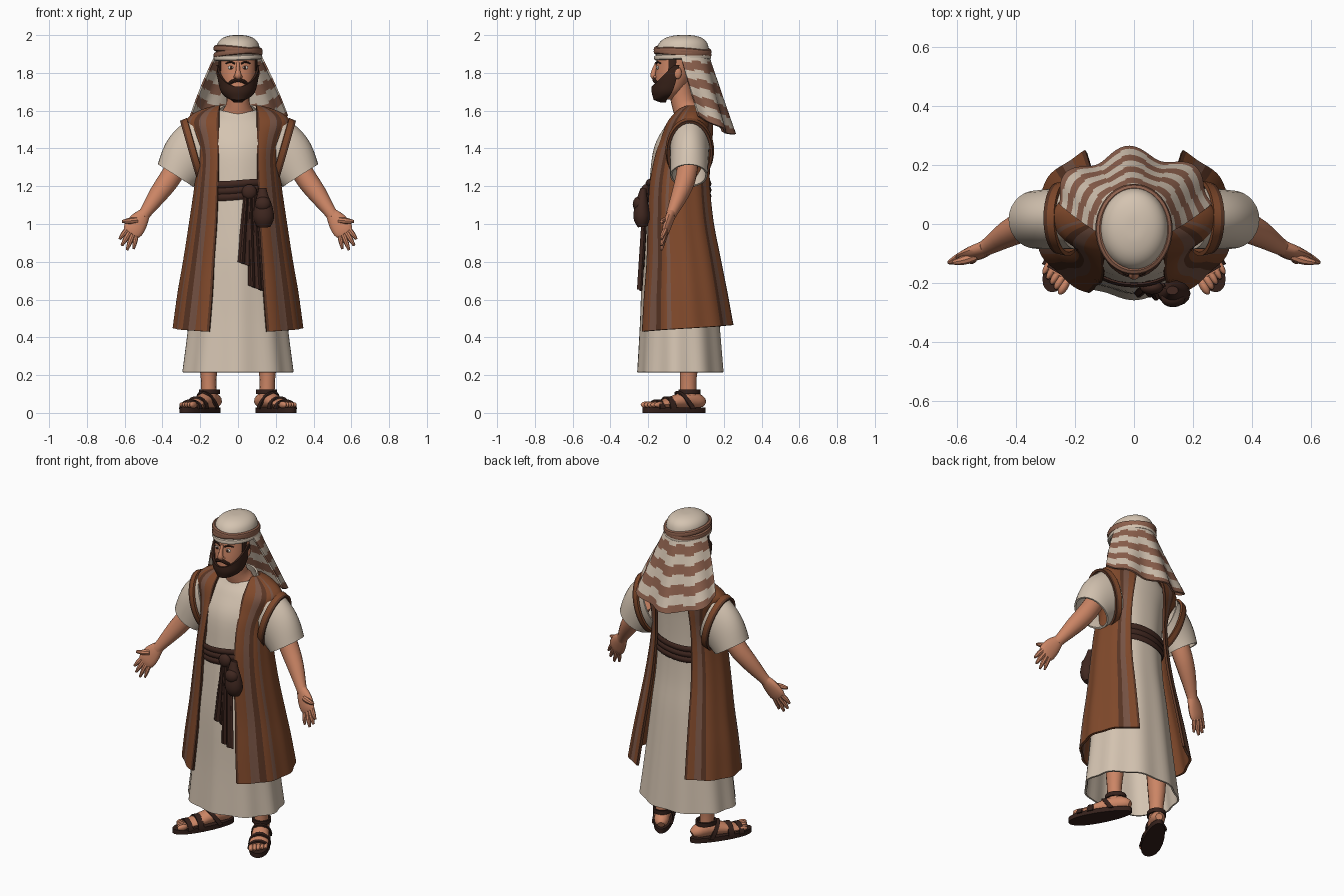
import bpy, bmesh, math
from mathutils import Vector, Matrix

X, Y, Z = Vector((1, 0, 0)), Vector((0, 1, 0)), Vector((0, 0, 1))


def mat(name, r, g, b):
    m = bpy.data.materials.new(name)
    m.diffuse_color = (r, g, b, 1)
    return m


CREAM = mat("cream cloth", 0.66, 0.55, 0.44)
BROWN = mat("coat brown", 0.215, 0.066, 0.024)
MAUVE = mat("stripe brown", 0.19, 0.09, 0.06)
DARK = mat("trim brown", 0.10, 0.036, 0.018)
SKIN = mat("skin", 0.60, 0.235, 0.13)
SASH = mat("sash brown", 0.05, 0.02, 0.014)
LEATHER = mat("sandal leather", 0.035, 0.015, 0.011)
HAIR = mat("dark hair", 0.04, 0.016, 0.01)
SCARF = mat("scarf brown", 0.27, 0.12, 0.075)
WHITE = mat("eye white", 0.75, 0.68, 0.6)


def sample(table, s):
    """Smooth curve through the rows of a table, s from 0 to 1."""
    s = min(max(s, 0), 1) * (len(table) - 1)
    i = min(int(s), len(table) - 2)
    f = s - i
    p = [Vector(table[min(max(i + k, 0), len(table) - 1)]) for k in (-1, 0, 1, 2)]
    return (p[1] * 2 + (p[2] - p[0]) * f + (p[0] * 2 - p[1] * 5 + p[2] * 4 - p[3]) * f * f
            + (p[1] * 3 - p[0] - p[2] * 3 + p[3]) * f ** 3) * 0.5


def surf(name, fn, nu, nv, mats, pick=None, closed=True, caps=False, thick=0, mirror=False, xf=None):
    """Grid surface from fn(u, v), optionally closed around, capped, thickened and mirrored."""
    bm = bmesh.new()
    cols = nu if closed else nu + 1
    rows = [[bm.verts.new(fn(i / nu, j / nv)) for i in range(cols)] for j in range(nv + 1)]
    for j in range(nv):
        for i in range(nu):
            k = (i + 1) % cols
            f = bm.faces.new((rows[j][i], rows[j][k], rows[j + 1][k], rows[j + 1][i]))
            if pick:
                f.material_index = pick((i + 0.5) / nu, (j + 0.5) / nv)
    if caps:
        bm.faces.new(rows[0])
        bm.faces.new(rows[-1])
    bmesh.ops.remove_doubles(bm, verts=bm.verts, dist=1e-5)
    bmesh.ops.recalc_face_normals(bm, faces=bm.faces)
    if xf:
        bm.transform(xf)
    me = bpy.data.meshes.new(name)
    bm.to_mesh(me)
    bm.free()
    for m in mats:
        me.materials.append(m)
    ob = bpy.data.objects.new(name, me)
    bpy.context.collection.objects.link(ob)
    if thick:
        mod = ob.modifiers.new("thickness", 'SOLIDIFY')
        mod.thickness, mod.offset = thick, 0
    if mirror:
        ob.modifiers.new("mirror", 'MIRROR').use_mirror_merge = False
    bpy.ops.object.select_all(action='DESELECT')
    ob.select_set(True)
    bpy.context.view_layer.objects.active = ob
    bpy.ops.object.convert(target='MESH')
    bpy.ops.object.shade_smooth_by_angle(angle=math.radians(40))
    return ob


def tube(name, st, m, ref=Y, nu=14, nv=10, **kw):
    """Tube through stations (x, y, z, width radius, depth radius)."""
    def fn(u, v):
        p = sample(st, v)
        t = (sample(st, v + 0.02) - sample(st, v - 0.02)).to_3d().normalized()
        side = t.cross(ref).normalized()
        a = math.tau * u
        return p.to_3d() + side * p[3] * math.cos(a) + side.cross(t) * p[4] * math.sin(a)
    return surf(name, fn, nu, nv, [m], caps=True, **kw)


def ball(name, c, r, m, **kw):
    def fn(u, v):
        a, b = math.tau * u, math.pi * v
        return (c[0] + r[0] * math.sin(b) * math.cos(a), c[1] + r[1] * math.sin(b) * math.sin(a),
                c[2] + r[2] * math.cos(b))
    return surf(name, fn, 16, 10, [m], **kw)


def ring_fn(table, fold=0, count=9, dip=0):
    """Stacked ellipses from rows (z, centre y, half width, half depth)."""
    def fn(u, v):
        z, cy, rx, ry = sample(table, v)
        a = math.tau * u
        k = 1 + fold * (1 - v) ** 2 * math.cos(count * a)
        return (rx * k * math.sin(a), cy - ry * k * math.cos(a), z - dip * v ** 8 * math.cos(a))
    return fn


# Tunic and sleeves
TUNIC = [(0.215, -0.025, 0.285, 0.222), (0.5, -0.03, 0.25, 0.203), (0.8, -0.04, 0.22, 0.185),
         (1.0, -0.045, 0.20, 0.165), (1.2, -0.04, 0.19, 0.15), (1.4, -0.025, 0.20, 0.14),
         (1.52, 0.01, 0.20, 0.115), (1.58, 0.025, 0.135, 0.09), (1.61, 0.025, 0.098, 0.078)]
surf("tunic", ring_fn(TUNIC, 0.03, 9, 0.025), 72, 36, [CREAM], thick=0.01)


def sleeve(u, v):
    top = Vector((0.25, 0.02, 1.555)).lerp(Vector((0.42, 0.015, 1.315)), v) + Vector((0.025, 0, 0.02)) * math.sin(math.pi * v)
    low = Vector((0.15, 0.02, 1.27)).lerp(Vector((0.24, 0.015, 1.2)), v)
    a = math.tau * u
    return (top + low) / 2 + (top - low) / 2 * math.cos(a) + Y * (0.1 - 0.006 * v) * math.sin(a)


surf("sleeve", sleeve, 28, 8, [CREAM], thick=0.01, mirror=True)

# Long open coat: rows (z, centre y, half width, half depth, front edge x, back edge x)
COAT = [(0.43, 0.01, 0.335, 0.265, 0.15, 0.16), (0.62, 0.0, 0.31, 0.24, 0.135, 0.15),
        (0.8, -0.01, 0.28, 0.215, 0.125, 0.14), (1.0, -0.025, 0.25, 0.192, 0.112, 0.13),
        (1.2, -0.03, 0.222, 0.178, 0.105, 0.12), (1.35, -0.015, 0.21, 0.165, 0.1, 0.115),
        (1.45, 0.005, 0.235, 0.145, 0.1, 0.11), (1.53, 0.02, 0.272, 0.125, 0.1, 0.1),
        (1.575, 0.03, 0.24, 0.102, 0.1, 0.09), (1.605, 0.035, 0.175, 0.08, 0.098, 0.085),
        (1.62, 0.035, 0.12, 0.05, 0.095, 0.085)]


def coat(u, v):
    z, cy, rx, ry, xf, xb = sample(COAT, v)
    a0, a1 = math.asin(min(1, xf / rx)), math.pi - math.asin(min(1, xb / rx))
    a = a0 + (a1 - a0) * u
    k = 1 + 0.015 * (1 - v) * math.sin(u * 26)
    return (rx * k * math.sin(a), cy - ry * k * math.cos(a), z + 0.035 * u * (1 - v) ** 3)


def coat_stripes(u, v):
    for limit, index in ((0.02, 2), (0.12, 0), (0.2, 1), (0.26, 2), (0.32, 0), (0.36, 1),
                         (0.82, 0), (0.86, 2), (0.92, 1), (0.98, 0)):
        if u < limit:
            return index
    return 2


surf("coat", coat, 50, 40, [BROWN, MAUVE, DARK], coat_stripes, closed=False, thick=0.014, mirror=True)


def armhole(u, v):
    a = math.tau * u
    c = Vector((0.222 + 0.035 * v, 0.02, 1.39 - 0.015 * v))
    return c + Vector((0.047, 0, 0.165)) * math.cos(a) + Y * (0.122 - 0.008 * v) * math.sin(a)


surf("armhole_band", armhole, 32, 3, [BROWN, DARK], lambda u, v: int(v > 0.66), thick=0.014, mirror=True)

# Wrapped belt, hanging sash ends and pouch


def belt(u, v):
    a = math.tau * u
    bulge = 0.008 * abs(math.sin(v * math.pi * 3))
    return ((0.199 + bulge) * math.sin(a), -0.04 - (0.163 + bulge) * math.cos(a),
            1.13 + 0.1 * v + 0.006 * math.sin(3 * a))


surf("belt", belt, 48, 12, [SASH], thick=0.008)


def ribbon(name, x0, x1, z1, w0, w1, y1):
    def fn(u, v):
        x = x0 + (x1 - x0) * v + (u - 0.5) * (w0 + (w1 - w0) * v)
        return (x, -0.212 + (y1 + 0.212) * v + 0.009 * math.cos(u * 14), 1.16 + (z1 - 1.16) * v - 0.03 * u * v)
    surf(name, fn, 16, 8, [SASH], closed=False, thick=0.012)


ribbon("sash_long", 0.075, 0.095, 0.675, 0.05, 0.075, -0.245)
ribbon("sash_short", 0.055, 0.04, 0.80, 0.04, 0.085, -0.235)
ball("sash_knot", (0.06, -0.215, 1.17), (0.04, 0.024, 0.04), SASH)
tube("pouch", [(0.13, -0.225, 1.19, 0.02, 0.015), (0.13, -0.23, 1.15, 0.03, 0.025), (0.134, -0.235, 1.09, 0.048, 0.038),
               (0.136, -0.235, 1.03, 0.055, 0.044), (0.136, -0.23, 0.985, 0.035, 0.025)], SASH)
ball("pouch_flap", (0.132, -0.25, 1.105), (0.042, 0.032, 0.04), SASH)

# Arms and hands
tube("arm", [(0.29, 0.015, 1.36, 0.055, 0.055), (0.355, 0.0, 1.25, 0.057, 0.055), (0.42, -0.03, 1.16, 0.05, 0.046),
             (0.487, -0.072, 1.065, 0.033, 0.03), (0.505, -0.082, 1.04, 0.034, 0.026)], SKIN, mirror=True)
tube("palm", [(0.495, -0.077, 1.055, 0.033, 0.025), (0.525, -0.092, 1.015, 0.05, 0.024),
              (0.553, -0.106, 0.972, 0.054, 0.02), (0.568, -0.112, 0.95, 0.045, 0.014)], SKIN, mirror=True)
for i, (bx, bz, tx, tz, r) in enumerate([(0.588, 0.972, 0.627, 0.92, 0.0135), (0.574, 0.957, 0.615, 0.886, 0.014),
                                         (0.557, 0.946, 0.588, 0.862, 0.0135), (0.538, 0.938, 0.553, 0.868, 0.012),
                                         (0.535, 1.02, 0.613, 1.013, 0.016)]):
    tube(("index_finger", "middle_finger", "ring_finger", "little_finger", "thumb")[i],
         [(bx, -0.108, bz, r, r), ((bx + tx) / 2, -0.122, (bz + tz) / 2, r, r), (tx, -0.13, tz, r * 0.5, r * 0.5)],
         SKIN, nu=8, nv=5, mirror=True)

# Legs, feet and sandals
tube("leg", [(0.15, 0.01, 0.65, 0.07, 0.07), (0.155, 0.015, 0.3, 0.052, 0.055), (0.155, 0.012, 0.17, 0.041, 0.044),
             (0.152, 0.012, 0.07, 0.042, 0.045)], SKIN, mirror=True)
foot = dict(mirror=True, xf=Matrix.Translation((0.15, 0.02, 0)) @ Matrix.Rotation(math.radians(30), 4, 'Z'))
tube("foot", [(0, 0.085, 0.05, 0.02, 0.02), (0, 0.06, 0.06, 0.04, 0.036), (0, 0, 0.07, 0.045, 0.048),
              (0, -0.08, 0.06, 0.049, 0.038), (0, -0.16, 0.046, 0.054, 0.025), (0, -0.22, 0.043, 0.05, 0.016)],
     SKIN, ref=Z, **foot)
for i in range(5):
    ball("toe", (-0.04 + 0.0205 * i, -0.243 + 0.008 * i, 0.043), (0.015 - 0.001 * i, 0.033, 0.018 - 0.001 * i), SKIN, **foot)


def sole(u, v):
    a = math.tau * u
    return ((0.058 - 0.008 * math.sin(a)) * math.cos(a) * (1.1 - 0.1 * math.cos(a) ** 2),
            -0.095 + 0.19 * math.sin(a), 0.028 * v)


surf("sole", sole, 36, 1, [LEATHER], caps=True, **foot)
for y0, lean, w, h, wide in ((-0.2, 0, 0.058, 0.046, 0.03), (-0.135, 0, 0.059, 0.062, 0.035), (-0.01, -0.06, 0.055, 0.09, 0.028)):
    surf("strap", lambda u, v: (w * math.cos(math.pi * u), y0 + lean * math.sin(math.pi * u) + (v - 0.5) * wide,
                                0.02 + h * math.sin(math.pi * u)), 16, 2, [LEATHER], closed=False, thick=0.01, **foot)
surf("ankle_strap", lambda u, v: (0.049 * math.cos(math.tau * u), -0.002 + 0.056 * math.sin(math.tau * u),
                                  0.1 + 0.025 * v), 24, 1, [LEATHER], thick=0.01, **foot)

# Neck and head
tube("neck", [(0, 0.02, 1.54, 0.1, 0.085), (0, 0.01, 1.585, 0.09, 0.075), (0, -0.015, 1.64, 0.062, 0.062),
              (0, -0.04, 1.75, 0.06, 0.06)], SKIN, nu=20)
HEAD = [(1.66, -0.11, 0.042, 0.045), (1.70, -0.09, 0.074, 0.074), (1.74, -0.077, 0.086, 0.086),
        (1.78, -0.068, 0.093, 0.095), (1.82, -0.06, 0.096, 0.1), (1.86, -0.052, 0.097, 0.105),
        (1.90, -0.045, 0.097, 0.11), (1.94, -0.04, 0.09, 0.105)]
surf("head", ring_fn(HEAD), 32, 16, [SKIN], caps=True)
ball("ear", (0.1, -0.045, 1.8), (0.014, 0.022, 0.033), SKIN, mirror=True)


def beard(u, v):
    a = (u - 0.5) * 3.5
    top = 1.727 + 0.115 * min(1, abs(a) / 1.5) ** 2
    z = 1.648 + (top - 1.648) * v
    _, cy, rx, ry = sample(HEAD, (z - 1.66) / 0.28)
    k = min(1, 0.35 + v * 4)
    return ((rx + 0.01) * k * math.sin(a), cy - (ry + 0.012) * k * math.cos(a), z)


surf("beard", beard, 32, 12, [HAIR], closed=False, thick=0.012)
tube("moustache", [(0, -0.168, 1.762, 0.01, 0.01), (0.025, -0.165, 1.757, 0.01, 0.01), (0.045, -0.15, 1.742, 0.009, 0.009),
                   (0.055, -0.14, 1.715, 0.007, 0.008)], HAIR, nu=8, nv=8, mirror=True)
tube("nose", [(0, -0.155, 1.855, 0.008, 0.008), (0, -0.168, 1.815, 0.011, 0.013), (0, -0.174, 1.785, 0.018, 0.015),
              (0, -0.165, 1.77, 0.012, 0.008)], SKIN)
ball("nostril", (0.014, -0.163, 1.779), (0.01, 0.01, 0.008), SKIN, mirror=True)
ball("eye", (0.037, -0.15, 1.828), (0.017, 0.008, 0.01), WHITE, mirror=True)
ball("pupil", (0.036, -0.156, 1.828), (0.008, 0.004, 0.009), HAIR, mirror=True)
tube("eyebrow", [(0.015, -0.157, 1.848, 0.005, 0.005), (0.04, -0.152, 1.858, 0.006, 0.005),
                 (0.066, -0.134, 1.85, 0.003, 0.004)], HAIR, ref=Z, nu=8, mirror=True)
tube("sideburn", [(0.094, -0.075, 1.81, 0.008, 0.02), (0.095, -0.07, 1.88, 0.008, 0.022)], HAIR, mirror=True)

# Head scarf: cap, twisted bands and striped drape
CAP = [(1.875, -0.02, 0.114, 0.138), (1.92, -0.018, 0.116, 0.14), (1.96, -0.015, 0.106, 0.126),
       (1.985, -0.012, 0.08, 0.096), (1.998, -0.01, 0.04, 0.05), (2.0, -0.01, 0.004, 0.005)]
surf("scarf_cap", ring_fn(CAP), 36, 18, [CREAM], caps=True)


def band(name, z, tilt, roll, r, m):
    def fn(u, v):
        a, b = math.tau * u, math.tau * v
        k = r * math.cos(b)
        return ((0.117 + k) * math.sin(a), -0.018 - (0.14 + k) * math.cos(a),
                z + r * 1.2 * math.sin(b) + tilt * math.cos(a) + roll * math.sin(a))
    surf(name, fn, 40, 8, [m])


band("scarf_lower_band", 1.882, -0.002, 0.004, 0.012, CREAM)
band("scarf_band_a", 1.905, 0.008, 0.012, 0.014, SCARF)
band("scarf_band_b", 1.918, 0.006, -0.012, 0.014, SCARF)


def drape(u, v):
    a = (u - 0.5) * math.radians(190 - 20 * v)
    wave = 1 + 0.11 * v * math.cos(7 * a + 0.5)
    rx, ry = 0.115 + 0.15 * v, 0.135 + 0.055 * v
    drop = 0.32 + 0.105 * math.cos(a)
    return (rx * (1 + (wave - 1) * 0.5) * math.sin(a), -0.02 + 0.07 * v + ry * wave * math.cos(a), 1.9 - drop * v)


def drape_stripes(u, v):
    return int(v * 7.5 + (0.35 if int(u * 9) % 2 else 0)) % 2


surf("scarf_drape", drape, 54, 30, [CREAM, SCARF], drape_stripes, closed=False, thick=0.01)
